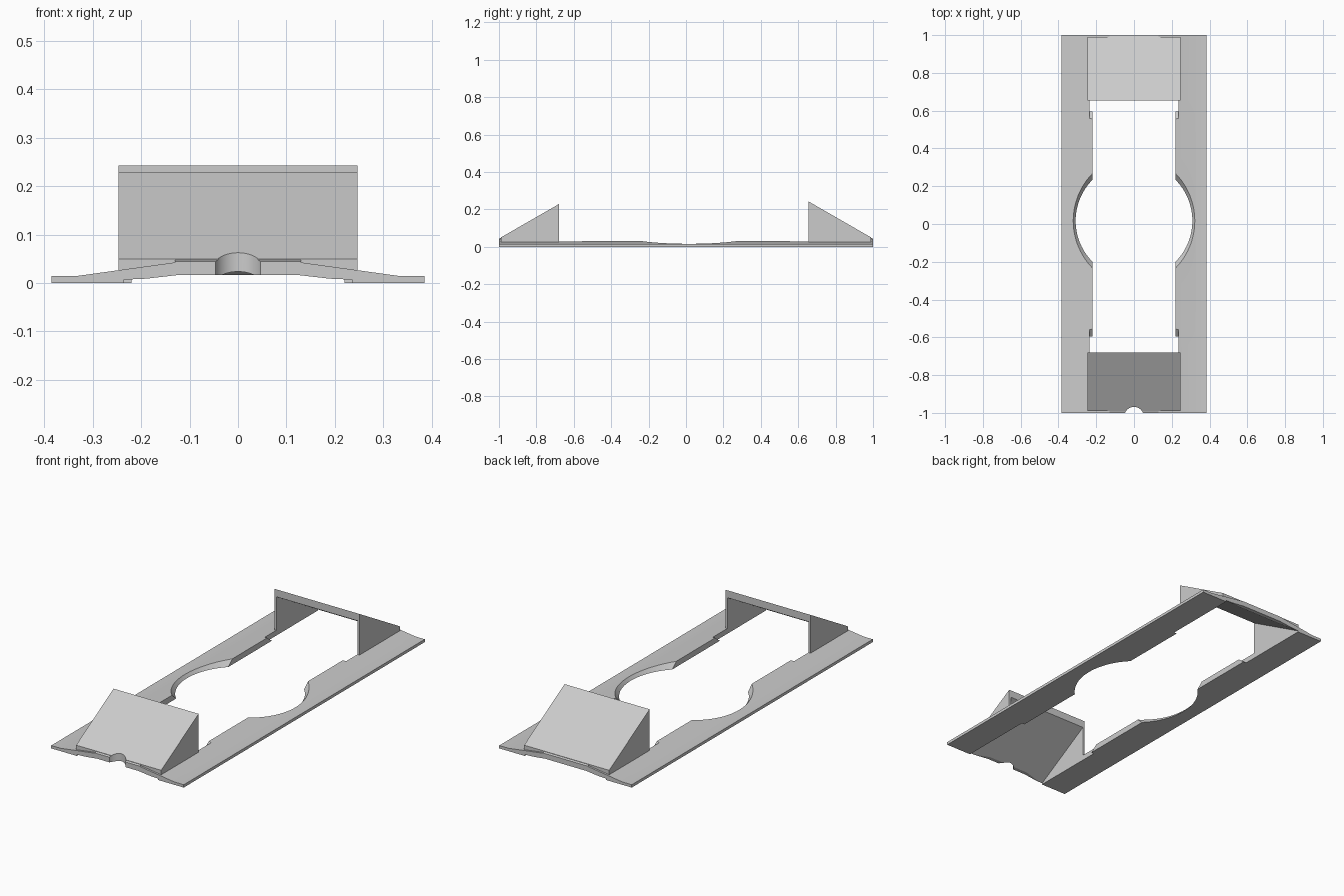
import bpy, bmesh, math
from mathutils import Vector

cube = bpy.data.objects.get("Cube")
if cube:
    bpy.data.objects.remove(cube, do_unlink=True)

GREY = (0.6, 0.6, 0.6, 1)
grey = bpy.data.materials.new("light grey plastic")
grey.use_nodes = True
grey.diffuse_color = GREY
grey.node_tree.nodes["Principled BSDF"].inputs["Base Color"].default_value = GREY


def finish(name, bm):
    bmesh.ops.recalc_face_normals(bm, faces=bm.faces)
    mesh = bpy.data.meshes.new(name)
    bm.to_mesh(mesh)
    bm.free()
    mesh.materials.append(grey)
    obj = bpy.data.objects.new(name, mesh)
    bpy.context.collection.objects.link(obj)
    return obj


def prism(name, points, axis, start, end):
    """Extrude a profile along x (points are y, z) or y (points are x, z)."""
    bm = bmesh.new()
    place = (lambda a, b: (start, a, b)) if axis == "x" else (lambda a, b: (a, start, b))
    face = bm.faces.new([bm.verts.new(place(a, b)) for a, b in points])
    shift = Vector((end - start, 0, 0)) if axis == "x" else Vector((0, end - start, 0))
    made = bmesh.ops.extrude_face_region(bm, geom=[face])
    moved = [v for v in made["geom"] if isinstance(v, bmesh.types.BMVert)]
    bmesh.ops.translate(bm, verts=moved, vec=shift)
    return finish(name, bm)


def cone(name, r_low, r_high, low, high, y):
    bm = bmesh.new()
    bmesh.ops.create_cone(bm, cap_ends=True, segments=96, radius1=r_low,
                          radius2=r_high, depth=high - low)
    bmesh.ops.translate(bm, verts=bm.verts, vec=(0, y, (low + high) / 2))
    return finish(name, bm)


def mirrored(half):
    return half + [(-x, z) for x, z in reversed(half)]


def combine(target, tool, operation):
    """Apply a boolean and remove the helper."""
    mod = target.modifiers.new(operation, "BOOLEAN")
    mod.operation, mod.solver, mod.object = operation, "EXACT", tool
    graph = bpy.context.evaluated_depsgraph_get()
    mesh = bpy.data.meshes.new_from_object(target.evaluated_get(graph))
    target.modifiers.clear()
    target.data = mesh
    bpy.data.objects.remove(tool, do_unlink=True)


# Long plate, thicker toward the middle
frame = prism("frame_with_hoods",
              mirrored([(0.385, 0), (0.385, 0.015), (0.33, 0.015), (0.12, 0.044)]),
              "y", -1, 1)

SLOPE = 0.575
RIM = 0.05
WALL = 0.04
HOODS = [(-1, 0.68), (1, 0.655)]

# Sloped hoods at both ends
for side, inner in HOODS:
    top = RIM + SLOPE * (0.99 - inner)
    hood = prism("hood", [(side * 0.99, 0.01), (side * 0.99, RIM),
                          (side * inner, top), (side * inner, 0.01)],
                 "x", -0.247, 0.247)
    combine(frame, hood, "UNION")
    # Sloped nose that meets the end edge
    nose = prism("nose", [(side, 0.03), (side, 0.044), (side * 0.985, RIM),
                          (side * 0.985, 0.03)], "x", -0.13, 0.13)
    combine(frame, nose, "UNION")

# Straight opening and the flared round opening
slot = prism("slot", [(-0.64, -0.1), (0.64, -0.1), (0.64, 0.1), (-0.64, 0.1)],
             "x", -0.22, 0.22)
combine(frame, slot, "DIFFERENCE")
combine(frame, cone("round_opening", 0.269, 0.389, -0.05, 0.1, 0.017), "DIFFERENCE")

# Hollow under each hood, with a ramp at its inner end, and the raised end edge
for side, inner in HOODS:
    def under(y):
        return RIM - WALL + 0.001 + SLOPE * (0.99 - y)
    hollow = prism("hollow", [(side * y, z) for y, z in (
        (0.6, -0.05), (0.595, 0), (0.55, 0.035), (0.55, under(0.55)),
        (0.998, under(0.998)), (0.998, -0.05))], "x", -0.236, 0.236)
    combine(frame, hollow, "DIFFERENCE")
    relief = prism("relief", mirrored([(0.2355, -0.02), (0.2355, 0.007),
                                       (0.19, 0.009), (0.12, 0.017)]),
                   "y", side * 0.9, side * 1.05)
    combine(frame, relief, "DIFFERENCE")

# Cable notch in the front edge
combine(frame, cone("notch", 0.05, 0.05, -0.1, 0.2, -1.018), "DIFFERENCE")

bpy.context.view_layer.objects.active = frame
frame.select_set(True)
bpy.ops.object.shade_smooth_by_angle(angle=math.radians(20))
